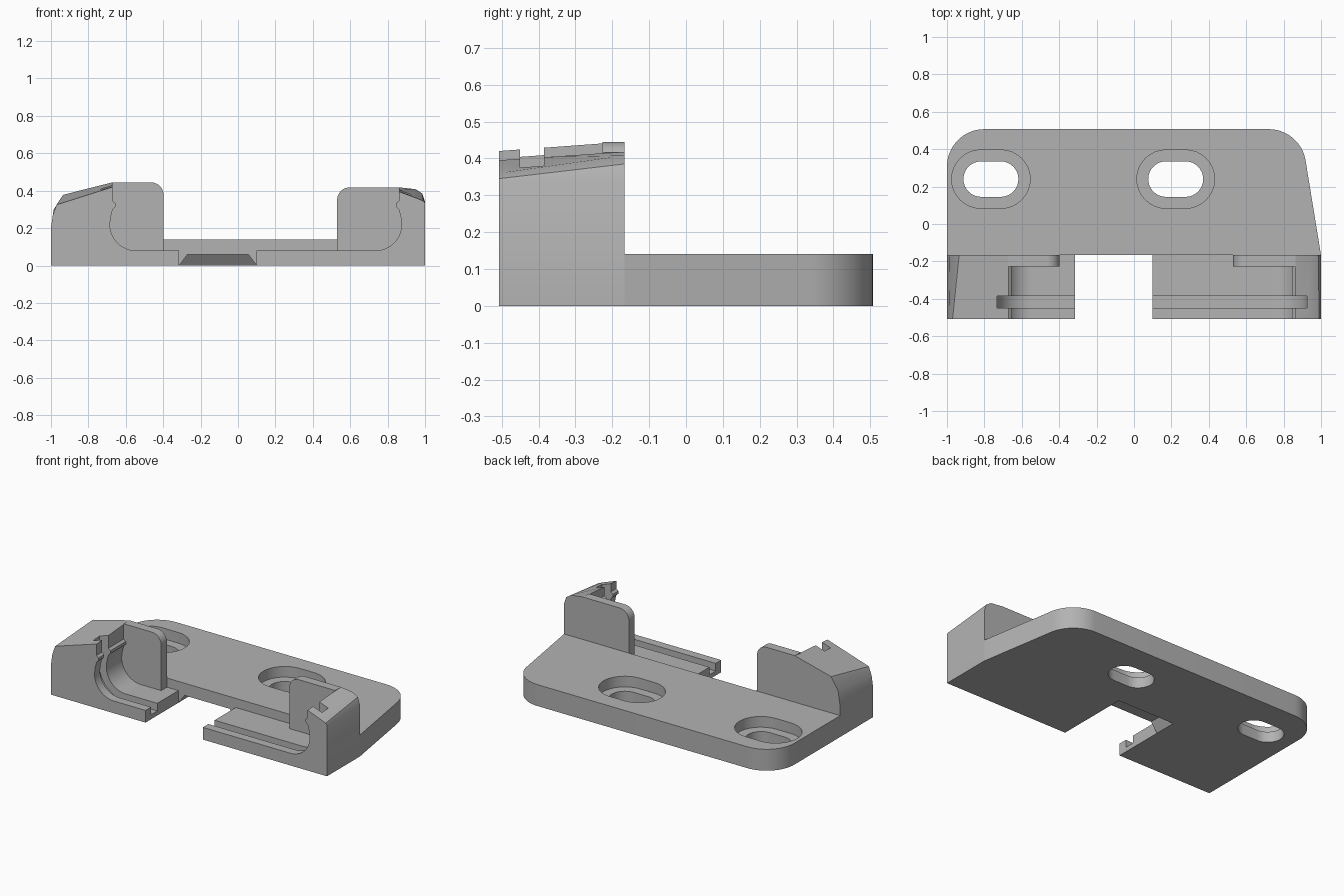
import bpy, bmesh, math

cube = bpy.data.objects.get("Cube")
if cube:
    bpy.data.objects.remove(cube, do_unlink=True)

FRONT, STEP, BACK = -0.507, -0.167, 0.507   # depth positions
THICK, FLOOR = 0.14, 0.08                   # plate thickness, cradle floor height
MID = 0.095                                 # centre line of the two cradles

grey = bpy.data.materials.new("matte_grey")
grey.use_nodes = True
grey.diffuse_color = (0.45, 0.45, 0.45, 1)
grey.node_tree.nodes["Principled BSDF"].inputs["Base Color"].default_value = (0.45, 0.45, 0.45, 1)


def loft(name, start, end):
    """Closed solid between two outlines with equal point counts."""
    bm = bmesh.new()
    a = [bm.verts.new(p) for p in start]
    b = [bm.verts.new(p) for p in end]
    bm.faces.new(a)
    bm.faces.new(b[::-1])
    for i in range(len(a)):
        j = (i + 1) % len(a)
        bm.faces.new((a[i], b[i], b[j], a[j]))
    bmesh.ops.recalc_face_normals(bm, faces=bm.faces)
    mesh = bpy.data.meshes.new(name)
    bm.to_mesh(mesh)
    bm.free()
    mesh.materials.append(grey)
    obj = bpy.data.objects.new(name, mesh)
    bpy.context.collection.objects.link(obj)
    return obj


def along_y(name, front, back, y0, y1):
    return loft(name, [(x, y0, z) for x, z in front], [(x, y1, z) for x, z in back])


def along_z(name, low, high, z0, z1):
    return loft(name, [(x, y, z0) for x, y in low], [(x, y, z1) for x, y in high])


def arc(cx, cy, r, a0, a1, n=16):
    angles = [math.radians(a0 + (a1 - a0) * i / n) for i in range(n + 1)]
    return [(cx + r * math.cos(a), cy + r * math.sin(a)) for a in angles]


def slot(cx, cy, half, r):
    return arc(cx + half - r, cy, r, -90, 90) + arc(cx - half + r, cy, r, 90, 270)


def rect(x0, x1, y0, y1):
    return [(x0, y0), (x1, y0), (x1, y1), (x0, y1)]


def finish(obj, cutters=()):
    bpy.ops.object.select_all(action='DESELECT')
    bpy.context.view_layer.objects.active = obj
    obj.select_set(True)
    for cutter in cutters:
        cutter.hide_render = True
        mod = obj.modifiers.new("cut", 'BOOLEAN')
        mod.operation = 'DIFFERENCE'
        mod.solver = 'EXACT'
        mod.object = cutter
        bpy.ops.object.modifier_apply(modifier=mod.name)
        bpy.data.objects.remove(cutter, do_unlink=True)
    bpy.ops.object.shade_smooth_by_angle(angle=math.radians(25))


# Mounting plate with rounded rear corners and one slanted end
outline = [(-1, STEP), (1, STEP)]
outline += arc(0.72, BACK - 0.2, 0.2, 9.7, 90)
outline += arc(-0.8, BACK - 0.2, 0.2, 90, 180)
plate = along_z("mounting_plate", outline, outline, 0, THICK)

# Screw slots with counterbores, and the tapered pocket under the front edge
cuts = []
for cx, half in ((-0.765, 0.21), (0.223, 0.208)):
    hole, bore = slot(cx, 0.24, 0.147, 0.095), slot(cx, 0.24, half, 0.156)
    cuts.append(along_z("slot_cutter", hole, hole, -0.1, 0.3))
    cuts.append(along_z("bore_cutter", bore, bore, 0.07, 0.3))
cuts.append(along_z("pocket_cutter", rect(-0.324, 0.109, -0.3, -0.01),
                    rect(-0.27, 0.055, -0.3, -0.065), -0.012, 0.06))
finish(plate, cuts)


def side(s, points):
    """Places (distance from centre line, height) points on one side."""
    return [(MID + s * u, z) for u, z in points]


def cradle(name, s, inner, outer, front_top, back_top, wall_in, wall_z):
    # Cheek and floor share one section; the crown rises towards the back
    cavity = [(0.765, 0.345), (0.75, 0.333), (0.75, 0.315), (0.765, 0.3), (0.775, 0.26)]
    cavity += arc(0.64, 0.22, 0.14, 0, -90) + [(inner, FLOOR)]
    base = [(inner, 0), (outer, 0)]
    body = along_y(name + "_cradle", side(s, base + front_top + cavity),
                   side(s, base + back_top + cavity), FRONT, STEP)
    # Channel that follows the cavity
    groove = [(0.6, 0.6), (0.825, 0.6), (0.83, 0.3)]
    groove += arc(0.64, 0.22, 0.19, 0, -90) + [(-0.1, 0.03), (-0.1, 0.1), (0.6, 0.1)]
    groove = side(s, groove)
    finish(body, [along_y("groove_cutter", groove, groove, -0.45, -0.385)])
    # Upright stop behind the cavity with a rounded inner corner
    stop = [(0.785, 0.05), (0.785, 0.25), (0.768, 0.3), (0.768, wall_z)]
    stop += arc(wall_in + 0.068, wall_z - 0.068, 0.068, 90, 180, 10) + [(wall_in, 0.05)]
    stop = side(s, stop)
    finish(along_y(name + "_stop", stop, stop, -0.226, STEP))


cradle("left", 1, 0.005, 0.905,
       [(0.905, 0.335), (0.895, 0.345), (0.86, 0.36), (0.765, 0.395)],
       [(0.905, 0.34), (0.89, 0.385), (0.855, 0.408), (0.765, 0.418)],
       0.435, 0.418)
cradle("right", -1, 0.41, 1.095,
       [(1.095, 0.2), (1.085, 0.27), (1.065, 0.325), (0.765, 0.42)],
       [(1.095, 0.2), (1.08, 0.3), (1.03, 0.378), (0.765, 0.445)],
       0.493, 0.445)
